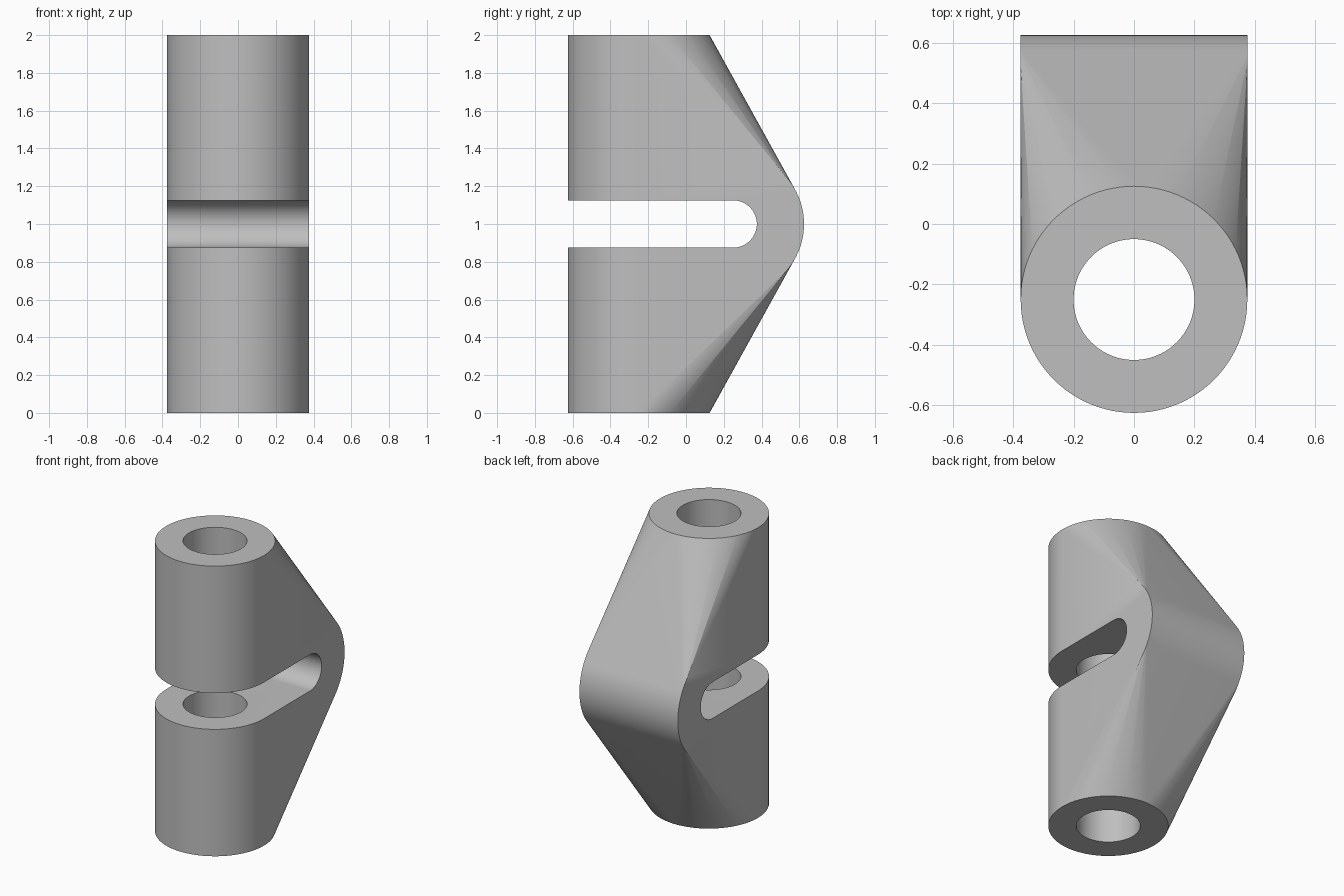
import bpy, bmesh, math
from mathutils import Vector

if "Cube" in bpy.data.objects:
    bpy.data.objects.remove(bpy.data.objects["Cube"], do_unlink=True)

RADIUS, HOLE, SLOT = 0.375, 0.2, 0.125
BORE_Y, BEND_Y, MID = -0.25, 0.25, 1.0
SEGS = 96

grey = bpy.data.materials.new("plain grey")
grey.use_nodes = True
colour = (0.52, 0.52, 0.52, 1)
grey.diffuse_color = colour
grey.node_tree.nodes["Principled BSDF"].inputs["Base Color"].default_value = colour


def ring(centre, radius, axis):
    """Points of a circle around the x or z axis."""
    pts = []
    for i in range(SEGS):
        a = math.tau * i / SEGS
        c, s = radius * math.cos(a), radius * math.sin(a)
        pts.append(Vector(centre) + Vector((c, s, 0) if axis == "z" else (0, c, s)))
    return pts


def hull_object(name, points):
    """Convex solid wrapped around the points."""
    bm = bmesh.new()
    verts = [bm.verts.new(p) for p in points]
    result = bmesh.ops.convex_hull(bm, input=verts)
    inner = {v for v in result["geom_interior"] if isinstance(v, bmesh.types.BMVert)}
    bmesh.ops.delete(bm, geom=list(inner), context="VERTS")
    bmesh.ops.dissolve_limit(bm, angle_limit=0.002, verts=bm.verts, edges=bm.edges)
    bmesh.ops.recalc_face_normals(bm, faces=bm.faces)
    mesh = bpy.data.meshes.new(name)
    bm.to_mesh(mesh)
    bm.free()
    mesh.materials.append(grey)
    obj = bpy.data.objects.new(name, mesh)
    bpy.context.collection.objects.link(obj)
    return obj


# Body: round end faces wrapped together with a rounded bend at the back
points = []
for z in (0, 2 * MID):
    points += ring((0, BORE_Y, z), RADIUS, "z")
for x in (-RADIUS, RADIUS):
    points += ring((x, BEND_Y, MID), RADIUS, "x")
body = hull_object("hinge_body", points)

# Cutters: vertical bore and round-ended slot open to the front
bore = hull_object("bore_cutter", ring((0, BORE_Y, -0.5), HOLE, "z")
                   + ring((0, BORE_Y, 2.5), HOLE, "z"))
slot_points = []
for x in (-0.6, 0.6):
    slot_points += ring((x, BEND_Y, MID), SLOT, "x")
    slot_points += [Vector((x, -1, MID + s * SLOT)) for s in (-1, 1)]
slot = hull_object("slot_cutter", slot_points)

bpy.ops.object.select_all(action="DESELECT")
bpy.context.view_layer.objects.active = body
body.select_set(True)
for cutter in (bore, slot):
    mod = body.modifiers.new(cutter.name, "BOOLEAN")
    mod.operation, mod.solver, mod.object = "DIFFERENCE", "EXACT", cutter
    bpy.ops.object.modifier_apply(modifier=mod.name)
    bpy.data.objects.remove(cutter, do_unlink=True)

bpy.ops.object.shade_smooth_by_angle(angle=math.radians(30))
